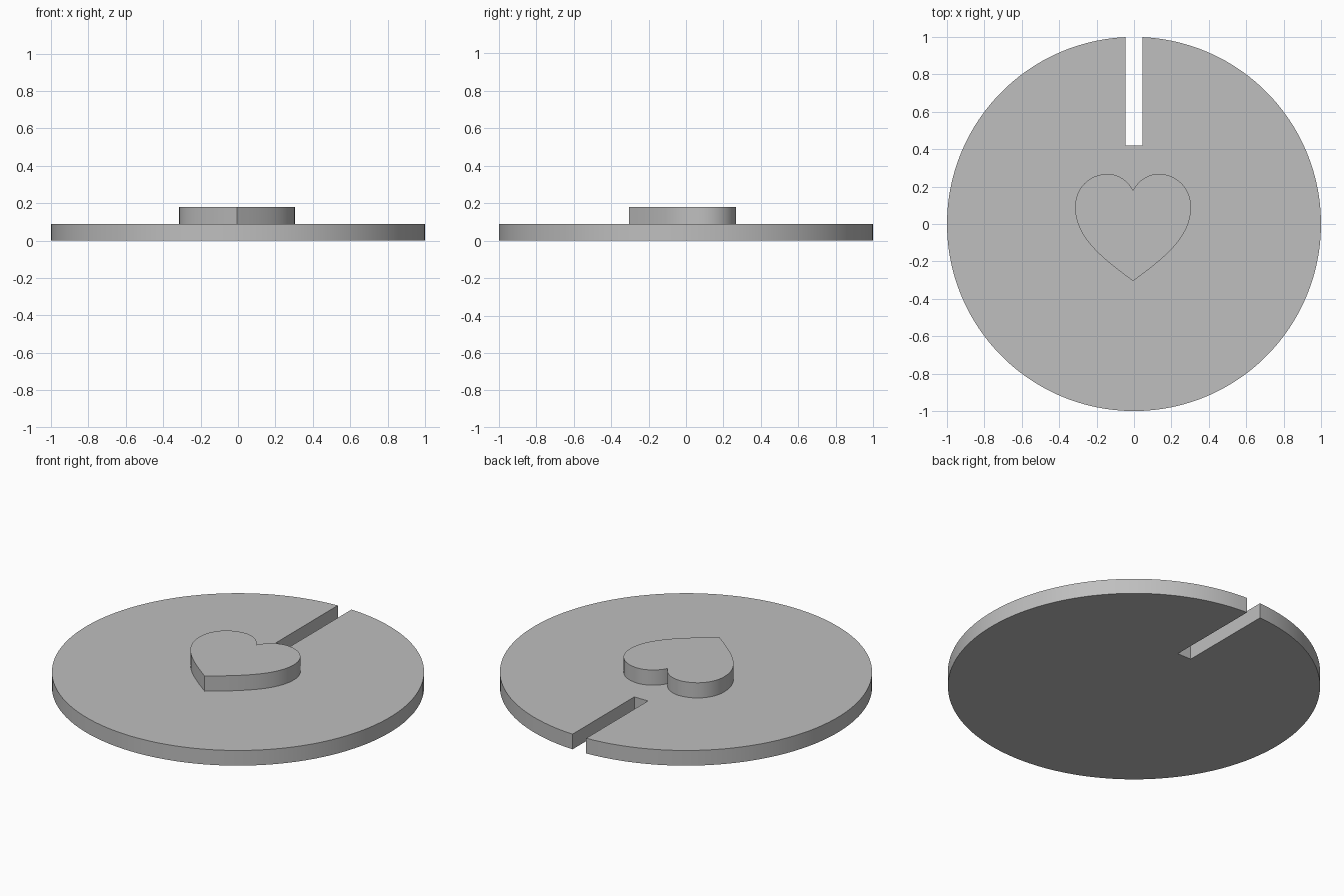
import bpy
import bmesh
import math
from mathutils import Vector
from mathutils.geometry import interpolate_bezier

cube = bpy.data.objects.get("Cube")
if cube:
    bpy.data.objects.remove(cube, do_unlink=True)

THICKNESS = 0.09
SLOT_HALF = 0.045
SLOT_END = 0.42
HEART_X = -0.005

grey = bpy.data.materials.new("plain grey")
grey.use_nodes = True
grey.diffuse_color = (0.52, 0.52, 0.52, 1)
grey.node_tree.nodes["Principled BSDF"].inputs["Base Color"].default_value = grey.diffuse_color


def extrude_outline(name, outline, bottom, height):
    """Make a solid plate from a counter-clockwise outline."""
    bm = bmesh.new()
    face = bm.faces.new([bm.verts.new((x, y, bottom)) for x, y in outline])
    result = bmesh.ops.extrude_face_region(bm, geom=[face], use_keep_orig=True)
    top = [v for v in result["geom"] if isinstance(v, bmesh.types.BMVert)]
    bmesh.ops.translate(bm, verts=top, vec=(0, 0, height))
    bmesh.ops.recalc_face_normals(bm, faces=bm.faces)
    mesh = bpy.data.meshes.new(name)
    bm.to_mesh(mesh)
    bm.free()
    mesh.materials.append(grey)
    obj = bpy.data.objects.new(name, mesh)
    bpy.context.collection.objects.link(obj)
    bpy.ops.object.select_all(action="DESELECT")
    obj.select_set(True)
    bpy.context.view_layer.objects.active = obj
    bpy.ops.object.shade_smooth_by_angle(angle=math.radians(30))
    return obj


# Round base with a straight slot running in from the back edge
gap = math.asin(SLOT_HALF)
steps = 120
start, sweep = math.pi / 2 + gap, 2 * math.pi - 2 * gap
angles = [start + sweep * i / steps for i in range(steps + 1)]
disc = [(math.cos(a), math.sin(a)) for a in angles]
disc += [(SLOT_HALF, SLOT_END), (-SLOT_HALF, SLOT_END)]
extrude_outline("slotted_disc", disc, 0, THICKNESS)

# Raised heart: one half from the notch to the tip, then mirrored
segments = [
    ((0, 0.18), (0.025, 0.23), (0.08, 0.268), (0.135, 0.268)),
    ((0.135, 0.268), (0.235, 0.268), (0.31, 0.19), (0.31, 0.09)),
    ((0.31, 0.09), (0.31, -0.07), (0.17, -0.18), (0, -0.305)),
]
half = []
for seg in segments:
    half += interpolate_bezier(*[Vector(p) for p in seg], 13)[:-1]
half.append(Vector(segments[-1][-1]))
right = [(HEART_X + p.x, p.y) for p in half]
left = [(HEART_X - p.x, p.y) for p in half[1:-1]]
heart = left + right[::-1]
extrude_outline("raised_heart", heart, THICKNESS, THICKNESS)
